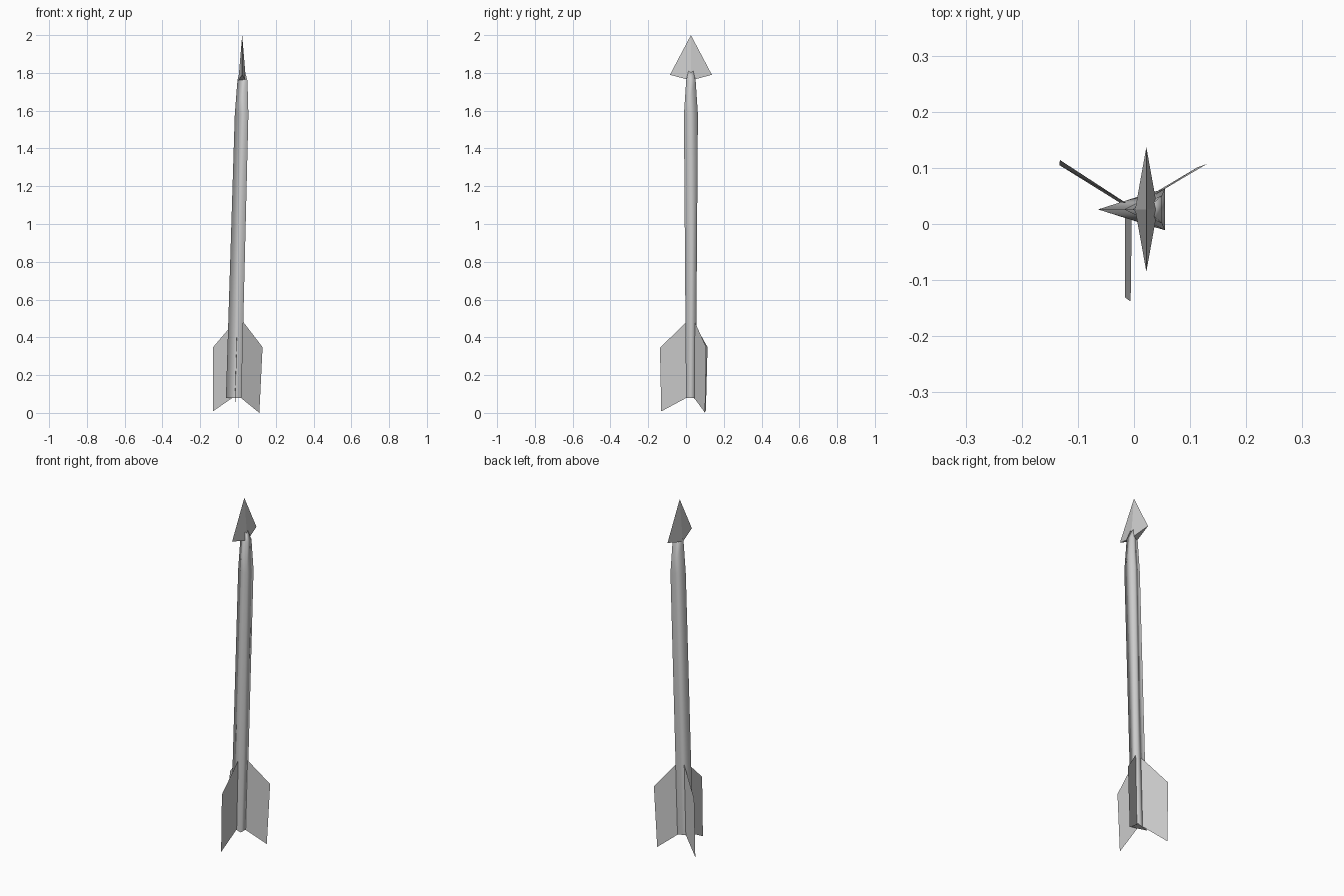
import bpy
import bmesh

if "Cube" in bpy.data.objects:
    bpy.data.objects.remove(bpy.data.objects["Cube"])


def build(name, verts, faces, smooth=False):
    mesh = bpy.data.meshes.new(name)
    mesh.from_pydata(verts, [], faces)
    bm = bmesh.new()
    bm.from_mesh(mesh)
    bmesh.ops.recalc_face_normals(bm, faces=bm.faces)
    for f in bm.faces:
        f.smooth = smooth and abs(f.normal.z) < 0.9
    bm.to_mesh(mesh)
    bm.free()
    ob = bpy.data.objects.new(name, mesh)
    bpy.context.collection.objects.link(ob)
    return ob


CY = 0.026

# Leaning three-sided shaft: (z, ridge x, flat side x, half width in y)
rings = [(0.08, -0.064, 0.018, 0.026),
         (1.58, -0.017, 0.055, 0.037),
         (1.76, -0.003, 0.050, 0.025)]
verts, faces = [], []
for z, xl, xr, h in rings:
    verts += [(xl, CY, z), (xr, CY - h, z), (xr, CY + h, z)]
for r in range(len(rings) - 1):
    for i in range(3):
        a, b = r * 3 + i, r * 3 + (i + 1) % 3
        faces.append((a, b, b + 3, a + 3))
faces.append((2, 1, 0))
# Shaft end runs to a point inside the head
verts.append((0.022, CY, 1.86))
faces += [(6 + i, 6 + (i + 1) % 3, 9) for i in range(3)]
build("shaft", verts, faces, smooth=True)

# Flat diamond head
build("arrowhead",
      [(0.022, CY, 2.0),
       (0.022, CY + 0.111, 1.79), (0.002, CY, 1.76),
       (0.022, CY - 0.111, 1.79), (0.042, CY, 1.76)],
      [(0, 1, 2), (0, 2, 3), (0, 3, 4), (0, 4, 1), (1, 4, 2), (3, 2, 4)])

# Three thin fins: inner top, outer top, outer bottom, inner bottom
fins = {
    "front_fin": [(-0.004, 0.010, 0.488), (-0.006, -0.138, 0.345),
                  (-0.016, -0.131, 0.008), (-0.016, 0.012, 0.085)],
    "left_fin": [(-0.012, 0.036, 0.488), (-0.132, 0.114, 0.348),
                 (-0.133, 0.105, 0.008), (-0.022, 0.036, 0.085)],
    "right_fin": [(0.025, 0.045, 0.485), (0.130, 0.107, 0.348),
                  (0.113, 0.101, 0.000), (0.012, 0.041, 0.082)],
}
for name, quad in fins.items():
    build(name, quad, [(0, 1, 2, 3)])
